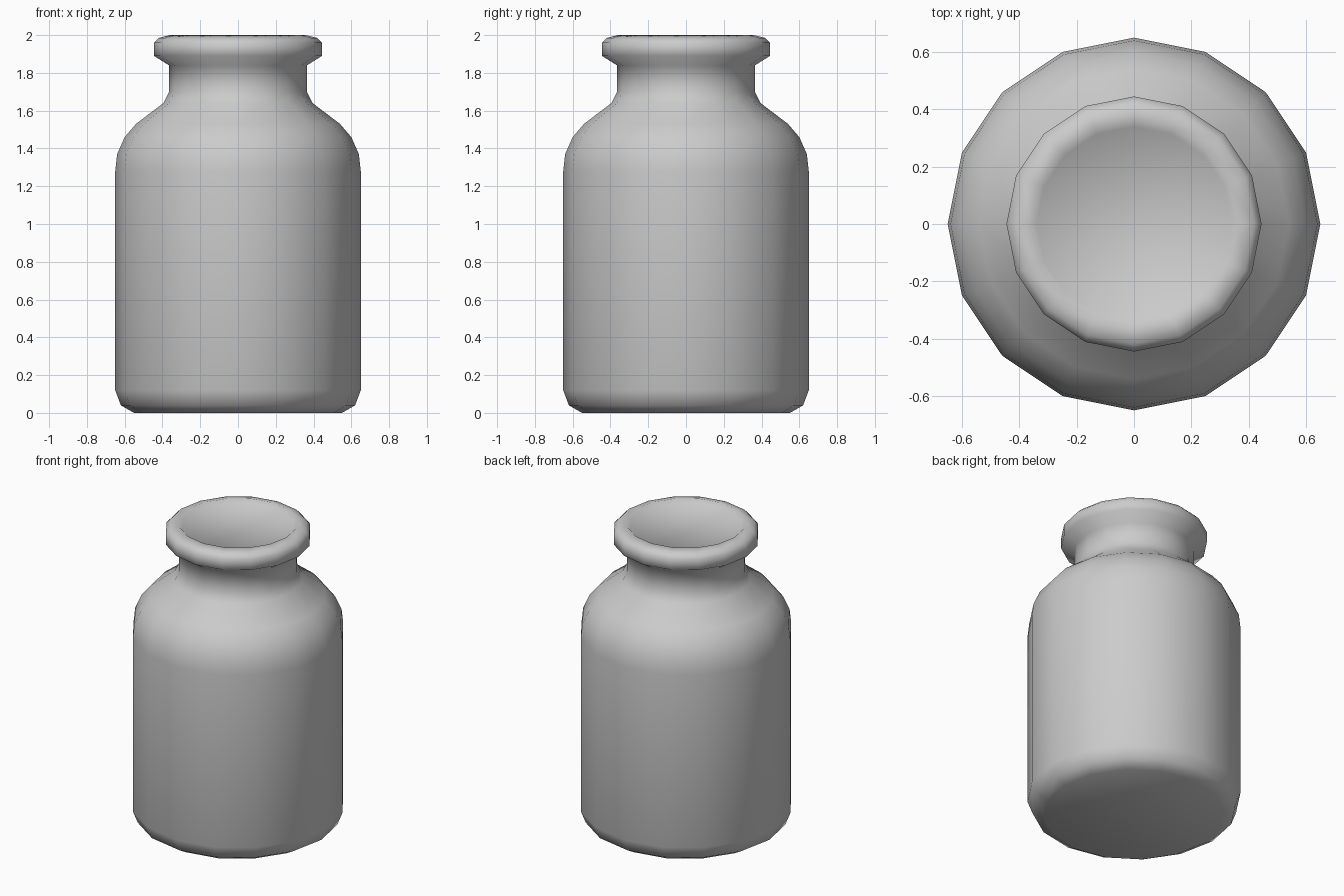
import bpy
import bmesh
from math import cos, sin, tau, radians

if "Cube" in bpy.data.objects:
    bpy.data.objects.remove(bpy.data.objects["Cube"], do_unlink=True)

SIDES = 16

# Plain grey material
grey = bpy.data.materials.new("plain_grey")
grey.use_nodes = True
colour = (0.6, 0.6, 0.6, 1)
grey.diffuse_color = colour
grey.node_tree.nodes["Principled BSDF"].inputs["Base Color"].default_value = colour


def lathe(name, profile):
    """Turn (radius, height) points into a closed round body, bottom to top."""
    bm = bmesh.new()
    rings = [[bm.verts.new((r * cos(tau * i / SIDES), r * sin(tau * i / SIDES), z))
              for i in range(SIDES)] for r, z in profile]
    for low, high in zip(rings, rings[1:]):
        for i in range(SIDES):
            j = (i + 1) % SIDES
            bm.faces.new((low[i], low[j], high[j], high[i]))
    bm.faces.new(rings[0][::-1])
    bm.faces.new(rings[-1])
    mesh = bpy.data.meshes.new(name)
    bm.to_mesh(mesh)
    bm.free()
    mesh.materials.append(grey)
    obj = bpy.data.objects.new(name, mesh)
    bpy.context.collection.objects.link(obj)
    bpy.ops.object.select_all(action="DESELECT")
    obj.select_set(True)
    bpy.context.view_layer.objects.active = obj
    bpy.ops.object.shade_smooth_by_angle(angle=radians(80))
    return obj


base = [(0.55, 0), (0.62, 0.04), (0.65, 0.12)]
shoulder = [(0.65, 1.28), (0.64, 1.37), (0.60, 1.46), (0.54, 1.53), (0.395, 1.64)]
neck = [(0.365, 1.70), (0.365, 1.84)]
lip = [(0.445, 1.89), (0.445, 1.96), (0.42, 1.985), (0.36, 2.0)]
recessed_top = [(0.34, 1.98)]

lathe("bottle", base + shoulder + neck + lip + recessed_top)
